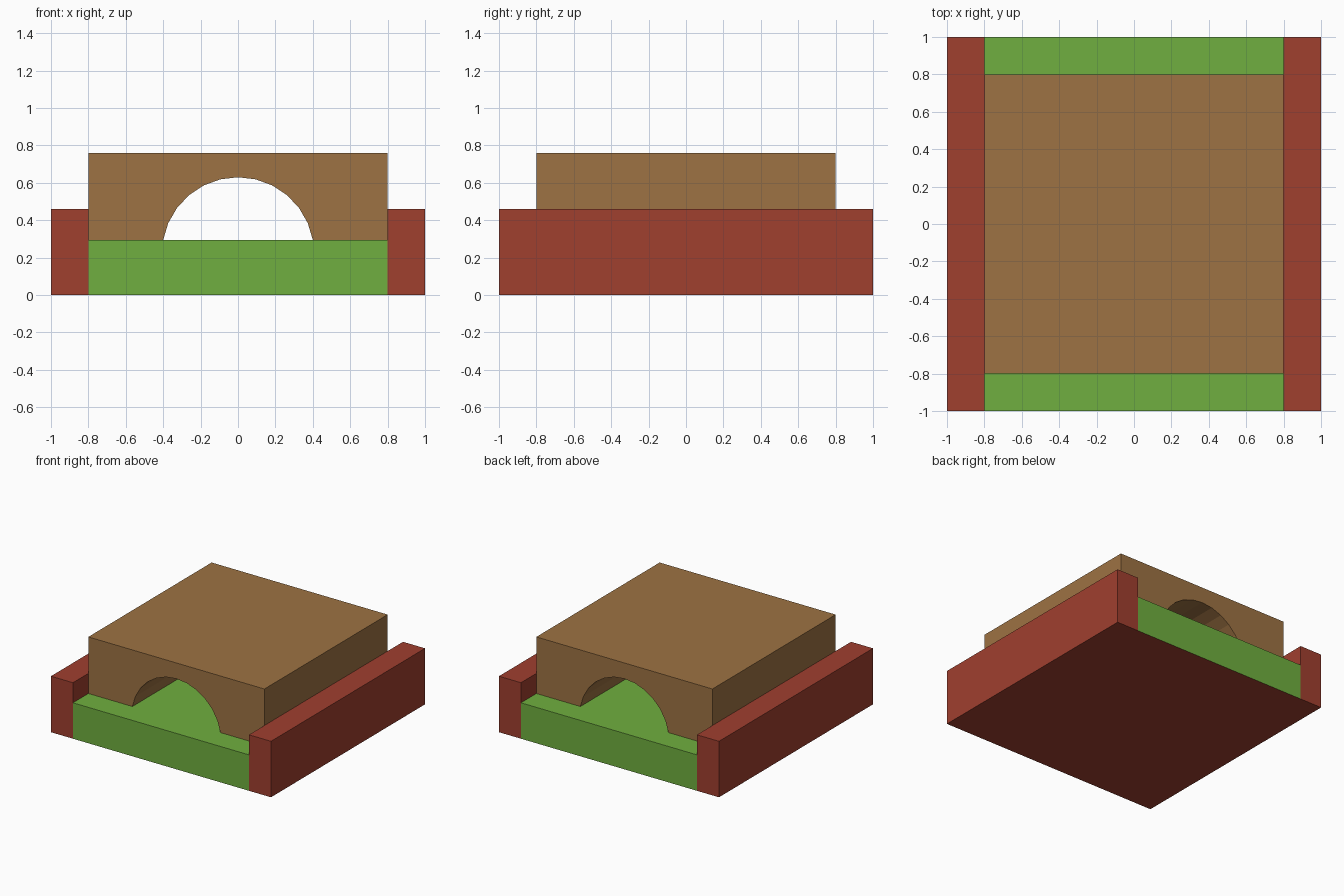
import bpy, bmesh, math

if "Cube" in bpy.data.objects:
    bpy.data.objects.remove(bpy.data.objects["Cube"])

WALL_H, LAWN_H, BLOCK_H = 0.46, 0.295, 0.76
INNER = 0.8


def material(name, color):
    m = bpy.data.materials.new(name)
    m.diffuse_color = (*color, 1)
    m.use_nodes = True
    m.node_tree.nodes["Principled BSDF"].inputs["Base Color"].default_value = m.diffuse_color
    return m


red = material("red", (0.35, 0.05, 0.028))
green = material("green", (0.16, 0.43, 0.05))
brown = material("brown", (0.34, 0.17, 0.056))


def extrude_profile(name, points, half_depth, *mats):
    """Extrude an XZ outline symmetrically along y."""
    bm = bmesh.new()
    face = bm.faces.new([bm.verts.new((x, -half_depth, z)) for x, z in points])
    moved = bmesh.ops.extrude_face_region(bm, geom=[face], use_keep_orig=True)["geom"]
    bmesh.ops.translate(bm, vec=(0, 2 * half_depth, 0),
                        verts=[g for g in moved if isinstance(g, bmesh.types.BMVert)])
    bmesh.ops.recalc_face_normals(bm, faces=bm.faces)
    mesh = bpy.data.meshes.new(name)
    bm.to_mesh(mesh)
    bm.free()
    for m in mats:
        mesh.materials.append(m)
    obj = bpy.data.objects.new(name, mesh)
    bpy.context.collection.objects.link(obj)
    return obj


def rect(x0, x1, z0, z1):
    return [(x0, z0), (x1, z0), (x1, z1), (x0, z1)]


# Low side walls
extrude_profile("left_wall", rect(-1, -INNER, 0, WALL_H), 1, red)
extrude_profile("right_wall", rect(INNER, 1, 0, WALL_H), 1, red)

# Green floor slab with a red underside
floor = extrude_profile("floor", rect(-INNER, INNER, 0, LAWN_H), 1, green, red)
for p in floor.data.polygons:
    if p.normal.z < -0.5:
        p.material_index = 1

# Brown block with a faceted arched tunnel, 12 segments
half_w, top = 0.4, 0.63
rise = top - LAWN_H
radius = (half_w ** 2 + rise ** 2) / (2 * rise)
end = math.asin(half_w / radius)
arch = []
for i in range(13):
    a = end * (i / 6 - 1)
    arch.append((radius * math.sin(a), top - radius + radius * math.cos(a)))
outline = [(-INNER, LAWN_H)] + arch + [(INNER, LAWN_H), (INNER, BLOCK_H), (-INNER, BLOCK_H)]
extrude_profile("arched_block", outline, INNER, brown)
